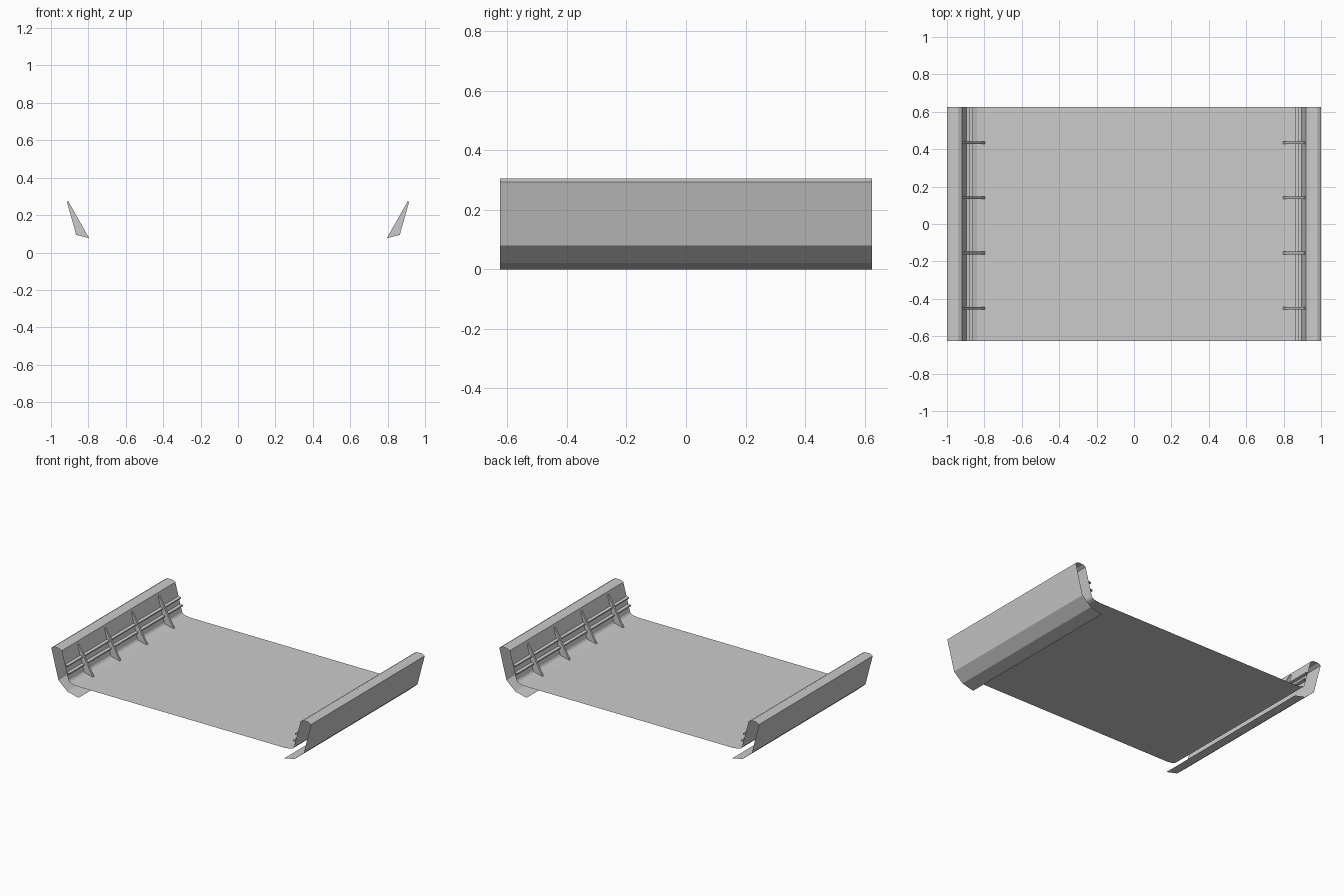
import bpy

if "Cube" in bpy.data.objects:
    bpy.data.objects.remove(bpy.data.objects["Cube"])

HALF = 0.625  # half length along y


def make(name, verts, faces):
    me = bpy.data.meshes.new(name)
    me.from_pydata(verts, [], faces)
    me.update()
    ob = bpy.data.objects.new(name, me)
    bpy.context.collection.objects.link(ob)
    return ob


def sheet(name, pts, s=1):
    """Open x-z profile swept along y; s = -1 mirrors it to the left."""
    n = len(pts)
    verts = [(s * x, y, z) for y in (-HALF, HALF) for x, z in pts]
    faces = []
    for i in range(n - 1):
        f = (i, i + 1, n + i + 1, n + i)
        faces.append(f if s > 0 else f[::-1])
    return make(name, verts, faces)


def plate(name, pts, y, t, s=1):
    """Closed x-z outline given thickness t around y."""
    n = len(pts)
    verts = [(s * x, y + d, z) for d in (-t / 2, t / 2) for x, z in pts]
    faces = [tuple(range(n)), tuple(range(2 * n - 1, n - 1, -1))]
    faces += [(i, n + i, n + (i + 1) % n, (i + 1) % n) for i in range(n)]
    if s < 0:
        faces = [f[::-1] for f in faces]
    return make(name, verts, faces)


def wall_x(z):
    return 0.868 + (z - 0.1) * 0.052 / 0.193


# deck with upturned edges
half_deck = [(0.80, 0.077), (0.84, 0.082), (0.86, 0.09), (0.868, 0.10)]
sheet("deck", [(-x, z) for x, z in reversed(half_deck)] + half_deck)

# parapet: inner wall, rounded cap, outer wall and inward-turned skirt
parapet = [(0.868, 0.10), (0.92, 0.293), (0.94, 0.304), (0.98, 0.305),
           (1.0, 0.293), (0.945, 0.081), (0.876, 0.021), (0.79, 0.0)]
rib = [(0.796, 0.077), (0.865, 0.094), (0.915, 0.272), (0.908, 0.275)]

for side, s in (("right", 1), ("left", -1)):
    sheet("parapet_" + side, parapet[::-1], s)
    # triangular ribs
    for i, y in enumerate((-0.45, -0.155, 0.14, 0.435)):
        plate(f"rib_{side}_{i}", rib, y, 0.014, s)
    # long rails on the inner wall
    for i, z in enumerate((0.145, 0.195)):
        tip = wall_x(z) - 0.018
        sheet(f"rail_{side}_{i}",
              [(wall_x(z - 0.008), z - 0.008), (tip, z - 0.004),
               (tip, z + 0.004), (wall_x(z + 0.008), z + 0.008)], s)
